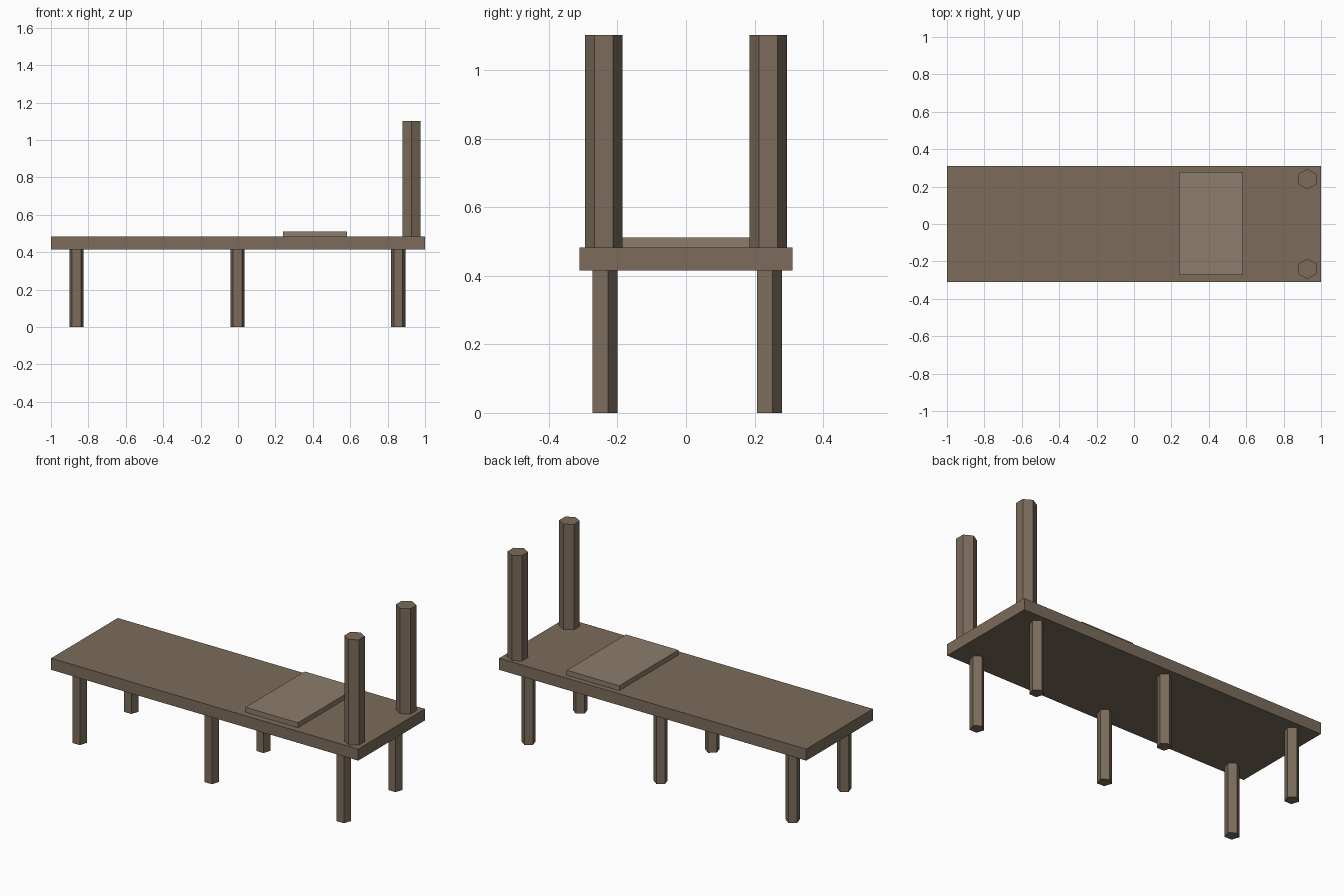
import bpy

if "Cube" in bpy.data.objects:
    bpy.data.objects.remove(bpy.data.objects["Cube"])

def material(name, rgb):
    m = bpy.data.materials.new(name)
    m.diffuse_color = (*rgb, 1)
    m.use_nodes = True
    m.node_tree.nodes["Principled BSDF"].inputs["Base Color"].default_value = m.diffuse_color
    return m

wood = material("dark_wood", (0.2, 0.15, 0.105))
pale = material("pale_wood", (0.26, 0.205, 0.145))

def box(name, x, y, z, mat):
    """Box from (min, max) ranges."""
    bpy.ops.mesh.primitive_cube_add(size=1, location=[sum(r) / 2 for r in (x, y, z)])
    ob = bpy.context.object
    ob.name = name
    ob.scale = [r[1] - r[0] for r in (x, y, z)]
    bpy.ops.object.transform_apply(location=False, rotation=False, scale=True)
    ob.data.materials.append(mat)

def prism(name, sides, radius, x, y, z0, z1):
    """Upright low-poly pole, first corner pointing to +y."""
    bpy.ops.mesh.primitive_cylinder_add(vertices=sides, radius=radius, depth=z1 - z0,
                                        location=(x, y, (z0 + z1) / 2))
    ob = bpy.context.object
    ob.name = name
    ob.data.materials.append(wood)

# Bench top and the thin raised board
box("table_top", (-1, 1), (-0.31, 0.31), (0.415, 0.483), wood)
box("raised_board", (0.24, 0.582), (-0.273, 0.278), (0.475, 0.512), pale)

for side, y in (("front", -0.24), ("back", 0.24)):
    # Five-sided legs
    for place, x in (("left", -0.863), ("middle", -0.003), ("right", 0.857)):
        prism(f"{side}_{place}_leg", 5, 0.04, x, y, 0, 0.42)
    # Six-sided upright posts
    prism(f"{side}_post", 6, 0.055, 0.927, y, 0.475, 1.103)
